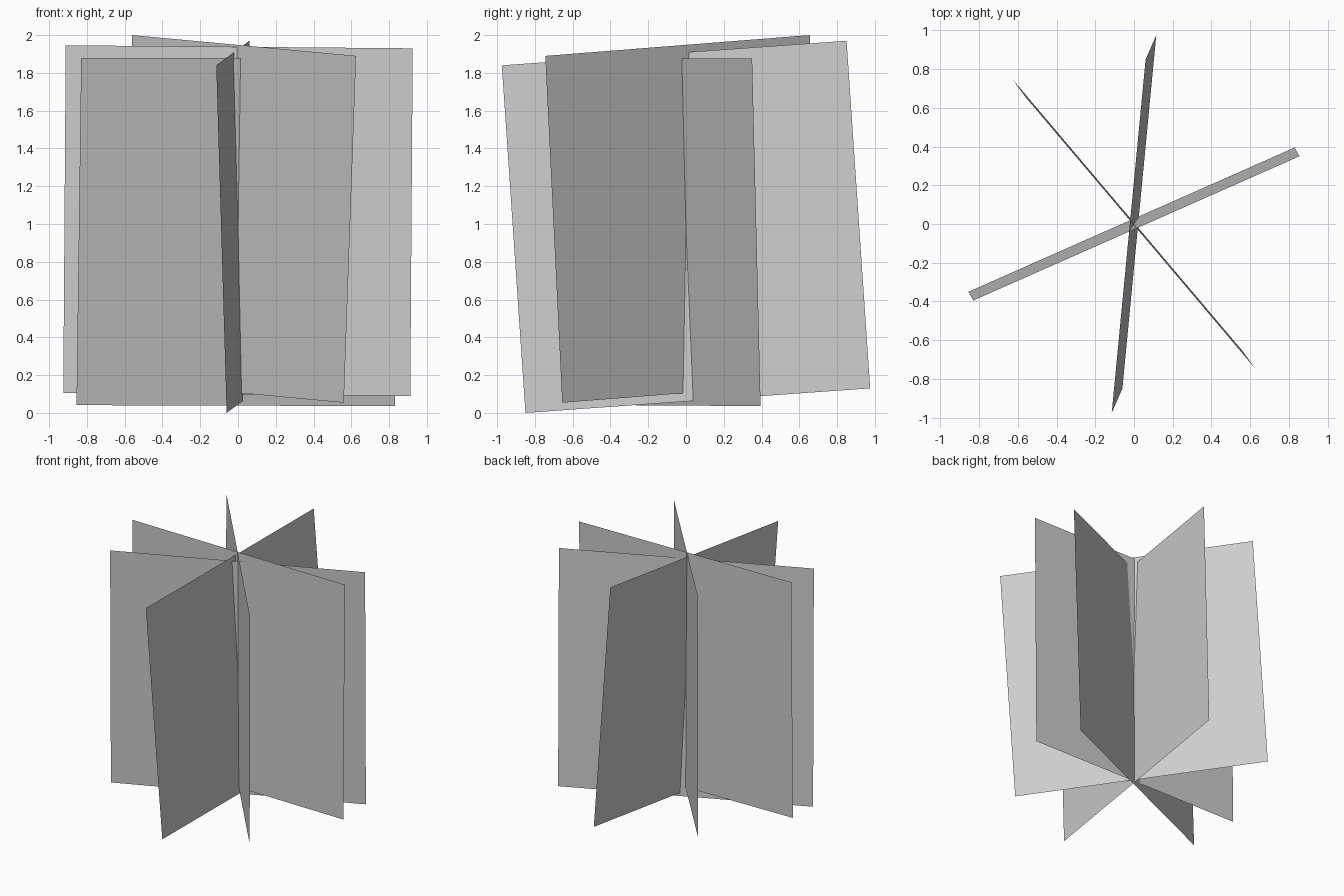
import bpy
import bmesh
from mathutils import Vector

cube = bpy.data.objects.get("Cube")
if cube:
    bpy.data.objects.remove(cube, do_unlink=True)

# One plain grey for every card
grey = bpy.data.materials.new("light_grey")
grey.use_nodes = True
colour = (0.604, 0.604, 0.604, 1.0)
grey.diffuse_color = colour
grey.node_tree.nodes["Principled BSDF"].inputs["Base Color"].default_value = colour


def card(name, height, top, bottom):
    """Flat card through the central axis: one side edge, mirrored through the centre."""
    centre = Vector((0, 0, height))
    top, bottom = Vector(top), Vector(bottom)
    bm = bmesh.new()
    bm.faces.new([bm.verts.new(p) for p in (bottom, top, -bottom, -top)])
    mesh = bpy.data.meshes.new(name)
    bm.to_mesh(mesh)
    bm.free()
    mesh.materials.append(grey)
    obj = bpy.data.objects.new(name, mesh)
    obj.location = centre
    bpy.context.collection.objects.link(obj)
    return obj


# Four slightly tilted cards crossing like a star
card("crosswise_card", 1.018, (0.925, 0, 0.912), (0.912, 0, -0.928))
card("back_left_card", 0.958, (0.855, 0.35, 0.917), (0.83, 0.395, -0.922))
card("lengthwise_card", 0.985, (-0.115, -0.975, 0.855), (-0.06, -0.85, -0.985))
card("front_left_card", 1.027, (0.625, -0.745, 0.863), (0.56, -0.655, -0.973))
